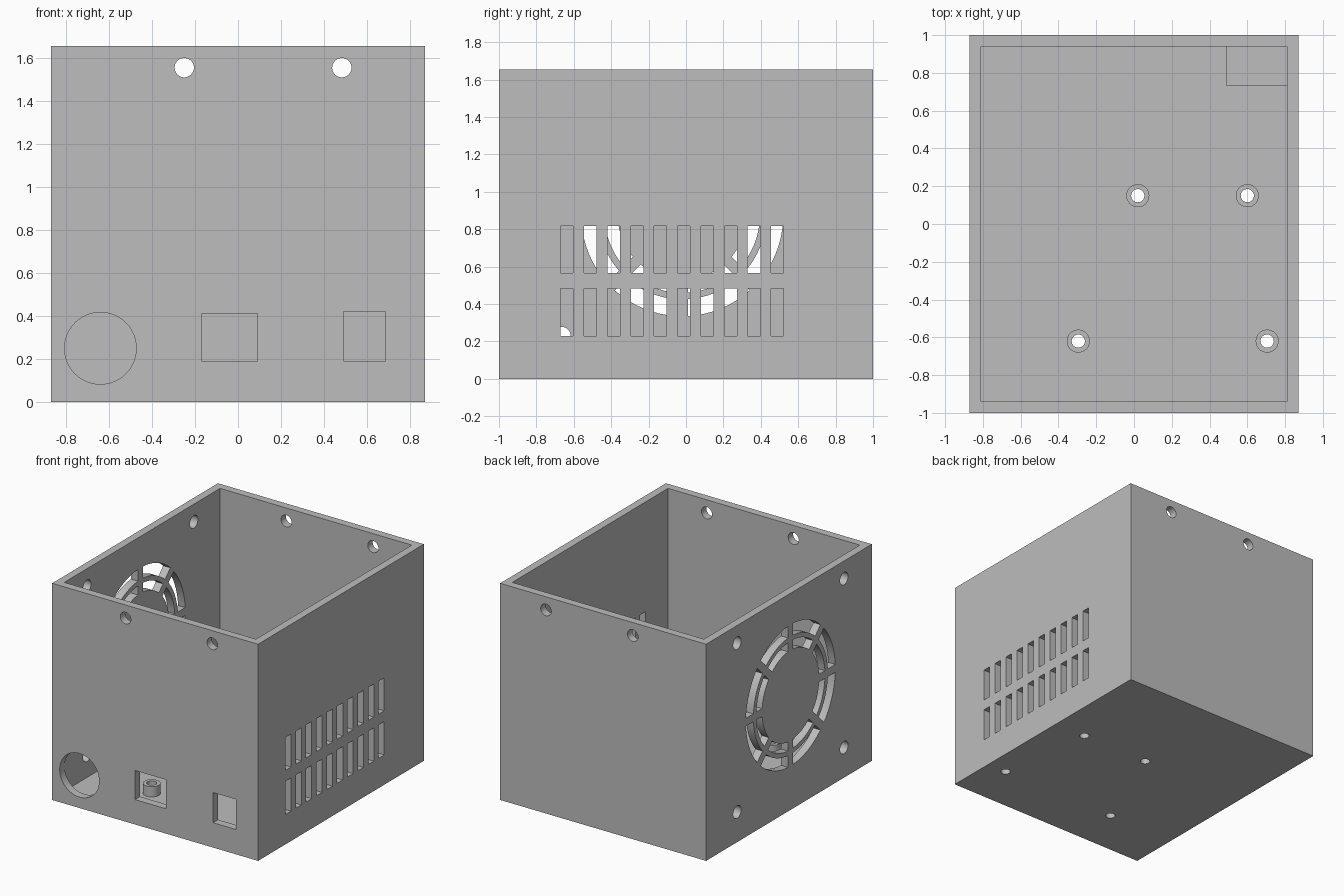
import bpy, bmesh
from math import sin, cos, asin, pi
from mathutils import Vector
from mathutils.geometry import tessellate_polygon

cube = bpy.data.objects.get("Cube")
if cube:
    bpy.data.objects.remove(cube)

W, D, H, T = 0.87, 1.0, 1.655, 0.06   # half width, half depth, height, wall

grey = bpy.data.materials.new("light grey plastic")
grey.use_nodes = True
colour = (0.51, 0.51, 0.51, 1)
grey.diffuse_color = colour
grey.node_tree.nodes["Principled BSDF"].inputs["Base Color"].default_value = colour


def place(axis, u, v, w):
    """Point with outline coordinates u, v and position w along the axis."""
    return {"x": (w, u, v), "y": (u, w, v), "z": (u, v, w)}[axis]


def rect(u0, u1, v0, v1):
    return [(u0, v0), (u1, v0), (u1, v1), (u0, v1)]


def circle(u, v, r, n=32):
    return [(u + r * cos(2 * pi * i / n), v + r * sin(2 * pi * i / n)) for i in range(n)]


def sector(u, v, r0, r1, start, span, gap, n=8):
    """Piece of a ring whose ends run parallel to the spokes beside it."""
    points = []
    for r, order in ((r1, range(n + 1)), (r0, range(n, -1, -1))):
        trim = asin(gap / r)
        for i in order:
            a = start + trim + (span - 2 * trim) * i / n
            points.append((u + r * cos(a), v + r * sin(a)))
    return points


def fill(bm, axis, w, loops):
    """Flat skin inside the first loop, open inside the others."""
    rings = [[bm.verts.new(place(axis, u, v, w)) for u, v in loop] for loop in loops]
    verts = [v for ring in rings for v in ring]
    flat = [[Vector((u, v, 0)) for u, v in loop] for loop in loops]
    for triangle in tessellate_polygon(flat):
        bm.faces.new([verts[i] for i in triangle])
    return rings


def bridge(bm, rings_a, rings_b):
    for a, b in zip(rings_a, rings_b):
        for i in range(len(a)):
            bm.faces.new((a[i - 1], a[i], b[i], b[i - 1]))


def panel(bm, axis, outer, inner, outline_out, outline_in, holes):
    """Outer and inner skin of one side of the case, joined through its holes."""
    skin_out = fill(bm, axis, outer, [outline_out] + holes)
    skin_in = fill(bm, axis, inner, [outline_in] + holes)
    bridge(bm, skin_out[1:], skin_in[1:])


def solid(name, z0, z1, loops):
    bm = bmesh.new()
    bridge(bm, fill(bm, "z", z0, loops), fill(bm, "z", z1, loops))
    make(name, bm)


def make(name, bm):
    bmesh.ops.remove_doubles(bm, verts=bm.verts, dist=0.00001)
    bmesh.ops.recalc_face_normals(bm, faces=bm.faces)
    for face in bm.faces:
        face.smooth = True
    for edge in bm.edges:
        edge.smooth = edge.calc_face_angle(pi) < pi / 6
    mesh = bpy.data.meshes.new(name)
    bm.to_mesh(mesh)
    bm.free()
    mesh.materials.append(grey)
    bpy.context.collection.objects.link(bpy.data.objects.new(name, mesh))


# Lid screw holes, shared by the front and back walls
lid_holes = [circle(x, 1.555, 0.045) for x in (-0.25, 0.483)]

# Front openings: round socket and two ports
ports = [circle(-0.64, 0.25, 0.167, 48),
         rect(-0.17, 0.09, 0.19, 0.412),
         rect(0.49, 0.685, 0.19, 0.42)]

# Two rows of ventilation slots
slots = [rect(y, y + 0.067, z0, z1)
         for z0, z1 in ((0.228, 0.482), (0.565, 0.817))
         for y in [-0.67 + 0.125 * i for i in range(10)]]

# Fan grille and its screw holes
fan_y, fan_z, pitch = -0.02, 0.875, 0.645
grille = [sector(fan_y, fan_z, r0, r1, k * pi / 4, pi / 4, 0.03)
          for k in range(8) for r0, r1 in ((0.345, 0.415), (0.45, 0.54))]
fan_holes = [circle(fan_y + sy * pitch, fan_z + sz * pitch, 0.048)
             for sy in (-1, 1) for sz in (-1, 1)]

# Board screw holes
mounts = [(0.02, 0.15), (0.6, 0.15), (-0.295, -0.62), (0.705, -0.62)]
board_holes = [circle(x, y, 0.035) for x, y in mounts]

# Case body: floor, four walls and top rim
base_out, base_in = rect(-W, W, -D, D), rect(T - W, W - T, T - D, D - T)
face_out, face_in = rect(-W, W, 0, H), rect(T - W, W - T, T, H)
side_out, side_in = rect(-D, D, 0, H), rect(T - D, D - T, T, H)
case = bmesh.new()
panel(case, "z", 0, T, base_out, base_in, board_holes)
panel(case, "y", -D, T - D, face_out, face_in, ports + lid_holes)
panel(case, "y", D, D - T, face_out, face_in, lid_holes)
panel(case, "x", W, W - T, side_out, side_in, slots)
panel(case, "x", -W, T - W, side_out, side_in, grille + fan_holes)
fill(case, "z", H, [base_out, base_in])
make("case_body", case)

# Board standoffs
for i, (x, y) in enumerate(mounts):
    solid(f"standoff_{i + 1}", T, 0.138, [circle(x, y, 0.061), board_holes[i]])

# Raised corner block on the floor
solid("corner_block", T, 0.14, [rect(0.49, W - T, 0.73, D - T)])
